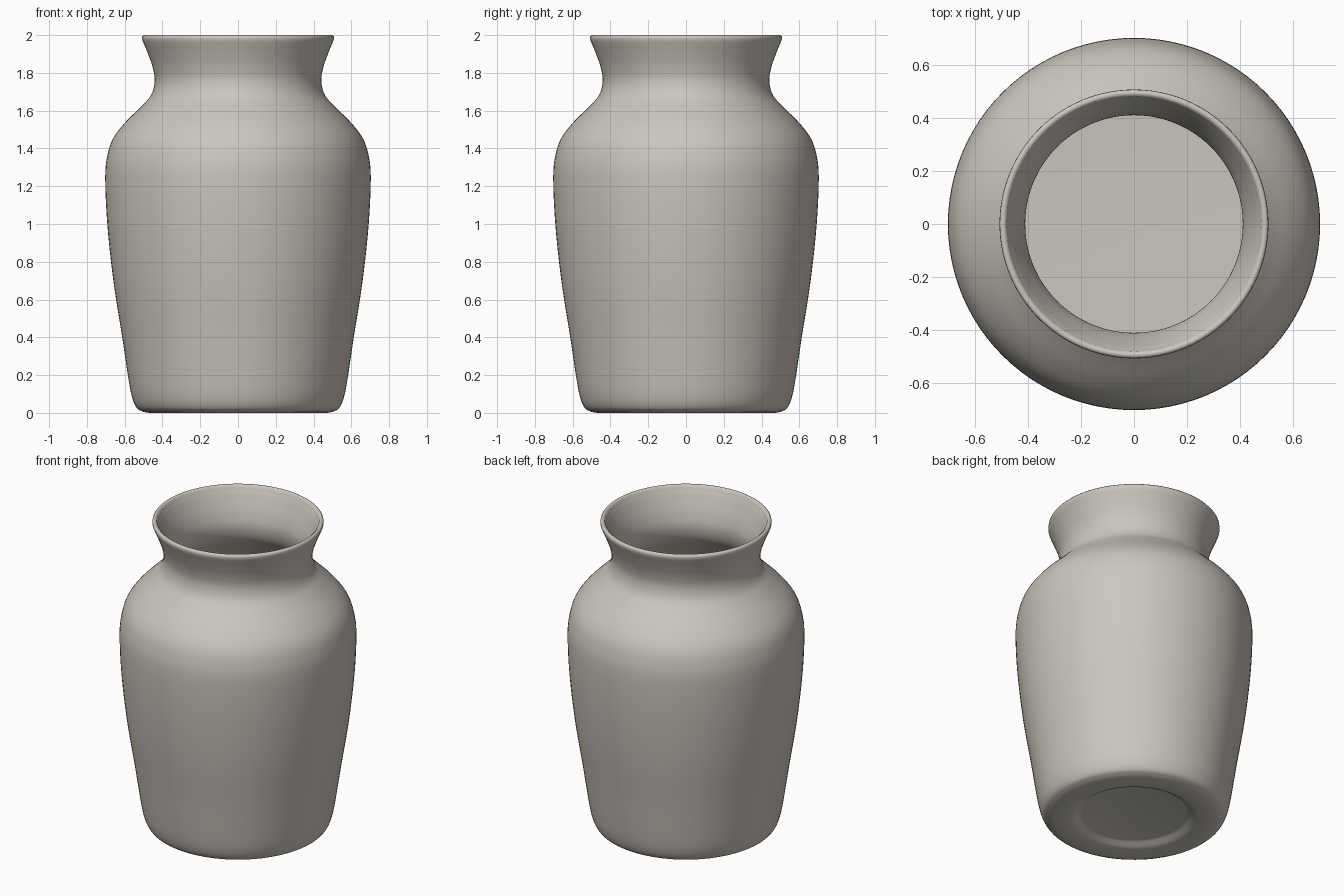
import bpy, bmesh, math
from mathutils import Vector

cube = bpy.data.objects.get("Cube")
if cube:
    bpy.data.objects.remove(cube, do_unlink=True)

SEGMENTS = 96
WALL = 0.03


def smooth_curve(pts, steps=5):
    """Catmull-Rom curve through (radius, height) points."""
    pts = [Vector(p) for p in pts]
    ext = [pts[0] * 2 - pts[1]] + pts + [pts[-1] * 2 - pts[-2]]
    out = []
    for a, b, c, d in zip(ext, ext[1:], ext[2:], ext[3:]):
        for i in range(steps):
            t = i / steps
            out.append(b + (c - a) * t / 2
                       + (a * 2 - b * 5 + c * 4 - d) * t * t / 2
                       + (b * 3 - a - c * 3 + d) * t ** 3 / 2)
    return out + [pts[-1]]


# Outer wall, from the rounded foot to just under the lip
outer = smooth_curve([
    (0.50, 0.005), (0.535, 0.025), (0.56, 0.08), (0.58, 0.18), (0.613, 0.4),
    (0.66, 0.7), (0.692, 1.0), (0.703, 1.25), (0.69, 1.37), (0.66, 1.455),
    (0.60, 1.535), (0.52, 1.615), (0.462, 1.68), (0.441, 1.755),
    (0.452, 1.83), (0.478, 1.905), (0.503, 1.965)])

# Inner wall: the outer curve moved inward along its normal
inner = []
for p, q, r in zip(outer, outer[1:], outer[2:]):
    t = (r - p).normalized()
    v = q + Vector((-t.y, t.x)) * WALL
    if v.y > 0.1:
        inner.append(v)
inner.reverse()

# Underside with a shallow recess, rounded lip, and inside floor
underside = [(0, 0.03), (0.31, 0.03), (0.33, 0.025), (0.35, 0.01),
             (0.38, 0.002), (0.43, 0), (0.47, 0)]
lip = [(0.508, 1.98), (0.507, 1.992), (0.50, 2.0), (0.49, 2.0),
       (0.481, 1.992), (0.477, 1.975)]
floor = [(0.515, 0.075), (0.48, 0.062), (0.43, 0.06), (0, 0.06)]
profile = underside + outer + lip + inner + floor

# Revolve the profile into a closed shell
bm = bmesh.new()
verts = [bm.verts.new((p[0], 0, p[1])) for p in profile]
edges = [bm.edges.new(pair) for pair in zip(verts, verts[1:])]
bmesh.ops.spin(bm, geom=verts + edges, cent=(0, 0, 0), axis=(0, 0, 1),
               angle=math.tau, steps=SEGMENTS, use_merge=False)
bmesh.ops.remove_doubles(bm, verts=bm.verts, dist=0.0005)
bmesh.ops.recalc_face_normals(bm, faces=bm.faces)
mesh = bpy.data.meshes.new("vase")
bm.to_mesh(mesh)
bm.free()

vase = bpy.data.objects.new("vase", mesh)
bpy.context.collection.objects.link(vase)

# Pale warm grey clay
clay = bpy.data.materials.new("warm_grey_clay")
clay.use_nodes = True
colour = (0.60, 0.565, 0.51, 1)
clay.diffuse_color = colour
clay.node_tree.nodes["Principled BSDF"].inputs["Base Color"].default_value = colour
mesh.materials.append(clay)

bpy.ops.object.select_all(action='DESELECT')
vase.select_set(True)
bpy.context.view_layer.objects.active = vase
bpy.ops.object.shade_smooth_by_angle(angle=math.radians(50))
